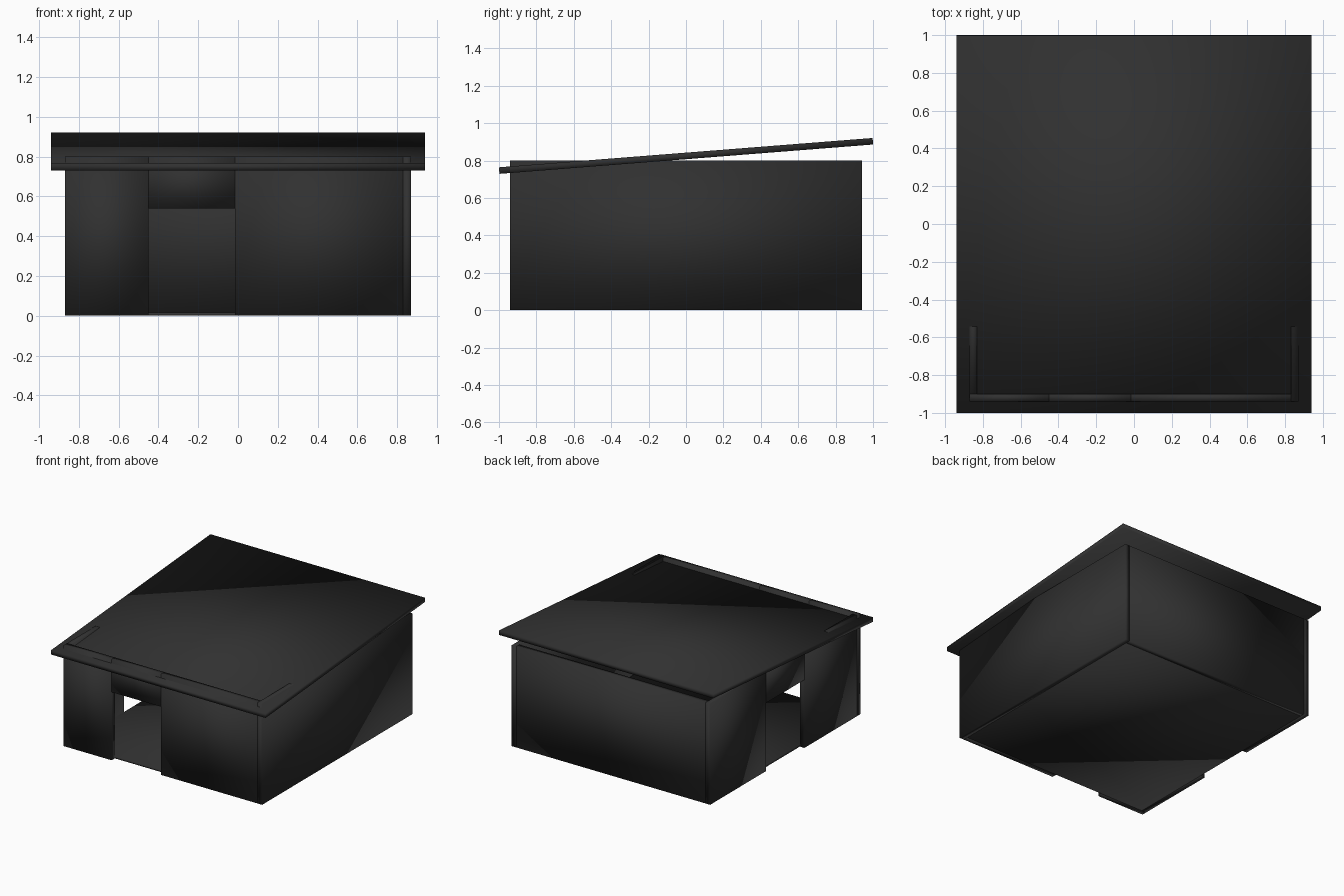
import bpy
import math
from mathutils import Vector

if "Cube" in bpy.data.objects:
    bpy.data.objects.remove(bpy.data.objects["Cube"], do_unlink=True)

# Single dark material
dark = bpy.data.materials.new("charcoal")
dark.use_nodes = True
color = (0.03, 0.03, 0.03, 1)
dark.diffuse_color = color
dark.node_tree.nodes["Principled BSDF"].inputs["Base Color"].default_value = color


def box(name, low, high, tilt=0):
    """Soft-shaded box between two corners, optionally tilted about x."""
    low, high = Vector(low), Vector(high)
    bpy.ops.mesh.primitive_cube_add(size=1, location=(low + high) / 2)
    ob = bpy.context.object
    ob.name = name
    ob.scale = high - low
    bpy.ops.object.transform_apply(location=False, rotation=False, scale=True)
    ob.rotation_euler.x = tilt
    ob.data.materials.append(dark)
    bpy.ops.object.shade_smooth()
    return ob


X, Y = 0.87, 0.94        # outer half sizes of the walls
T = 0.04                 # wall thickness
H = 0.80                 # wall height
DOOR_TOP = 0.54


def wall_with_door(name, start, end, door_start, door_end, make):
    """Two panels with a lintel between them; make() places each piece."""
    make(name + "_panel_a", start, door_start, 0)
    make(name + "_lintel", door_start, door_end, DOOR_TOP)
    make(name + "_panel_b", door_end, end, 0)


# Front wall with doorway
wall_with_door("front_wall", -X, X - T, -0.45, -0.015,
               lambda n, a, b, z: box(n, (a, -Y, z), (b, -Y + T, H)))

# Side wall with a central doorway
wall_with_door("side_wall", -Y + T, Y, -0.24, 0.24,
               lambda n, a, b, z: box(n, (-X, a, z), (-X + T, b, H)))

# Solid walls
box("solid_side_wall", (X - T, -Y, 0), (X, Y, H))
box("back_wall", (-X + T, Y - T, 0), (X - T, Y, H))

# Floor slab between the walls
box("floor", (-X + T, -Y + T, 0), (X - T, Y - T, 0.015))

# Tilted roof slab, low at the front
tilt = math.atan2(0.157, 2)
box("roof", (-0.94, -1.002, 0.8075), (0.94, 1.002, 0.8425), tilt)
